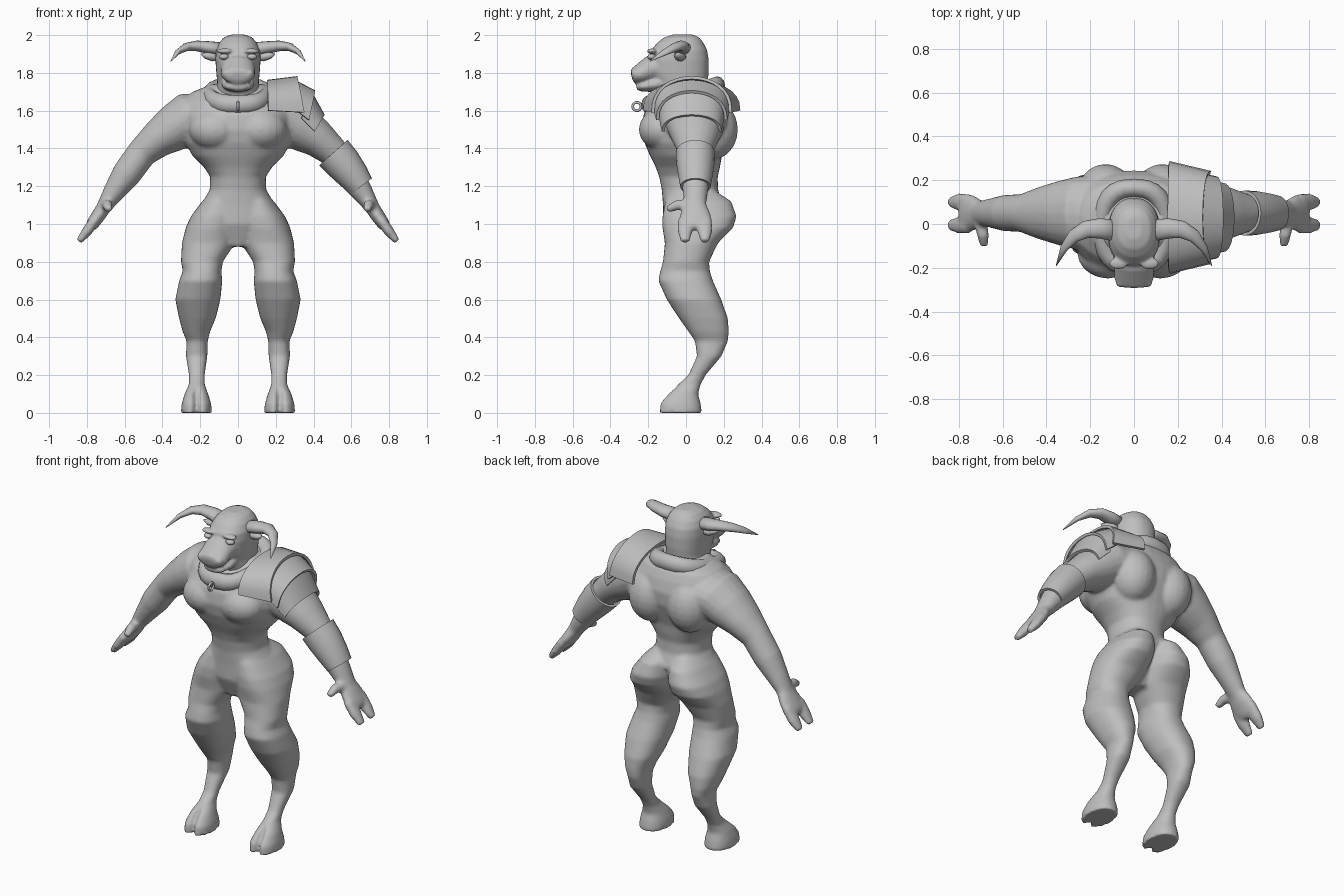
import bpy, bmesh, math
from mathutils import Vector, Matrix

if "Cube" in bpy.data.objects:
    bpy.data.objects.remove(bpy.data.objects["Cube"])

grey = bpy.data.materials.new("stone grey")
grey.diffuse_color = (0.52, 0.52, 0.52, 1)
grey.use_nodes = True
grey.node_tree.nodes["Principled BSDF"].inputs["Base Color"].default_value = grey.diffuse_color


def finish(name, bm, smooth=True):
    bmesh.ops.recalc_face_normals(bm, faces=bm.faces)
    me = bpy.data.meshes.new(name)
    bm.to_mesh(me)
    bm.free()
    me.materials.append(grey)
    ob = bpy.data.objects.new(name, me)
    bpy.context.collection.objects.link(ob)
    for p in me.polygons:
        p.use_smooth = smooth
    return ob


def skin(bm, rings, closed=True, caps=True, loop=False):
    """Bridge a list of point rings with faces."""
    vs = [[bm.verts.new(p) for p in r] for r in rings]
    n = len(vs[0])
    pairs = list(zip(vs, vs[1:])) + ([(vs[-1], vs[0])] if loop else [])
    for a, b in pairs:
        for i in range(n if closed else n - 1):
            j = (i + 1) % n
            bm.faces.new((a[i], a[j], b[j], b[i]))
    if caps:
        bm.faces.new(vs[0])
        bm.faces.new(vs[-1])


def stack(bm, rows, side=1, notch_below=-1, n=32):
    """Horizontal rings: (z, x_min, x_max, y_front, y_back)."""
    rings = []
    for z, x0, x1, y0, y1 in rows:
        cx, cy, rx, ry = (x0 + x1) / 2, (y0 + y1) / 2, (x1 - x0) / 2, (y1 - y0) / 2
        ring = []
        for i in range(n):
            a = 2 * math.pi * i / n
            c, s = math.cos(a), math.sin(a)
            x = rx * math.copysign(abs(c) ** 0.88, c)
            y = cy + ry * math.copysign(abs(s) ** 0.88, s)
            if z < notch_below and s < 0:          # cloven hoof split
                y += 0.045 * max(0, 1 - abs(x) / 0.025)
            ring.append((side * (cx + x), y, z))
        rings.append(ring)
    skin(bm, rings)


def tube(bm, rows, side=1, ref=(0, 1, 0), n=20, caps=True):
    """Tube along a path: (x, y, z, half thickness, half depth along ref)."""
    pts = [Vector(r[:3]) for r in rows]
    rings = []
    for i, r in enumerate(rows):
        t = (pts[min(i + 1, len(pts) - 1)] - pts[max(i - 1, 0)]).normalized()
        u = t.cross(Vector(ref)).normalized()
        v = u.cross(t)
        ring = []
        for k in range(n):
            a = 2 * math.pi * k / n
            p = pts[i] + u * r[3] * math.cos(a) + v * r[4] * math.sin(a)
            ring.append((p.x * side, p.y, p.z))
        rings.append(ring)
    skin(bm, rings, caps=caps)


def ball(bm, c, r):
    bmesh.ops.create_uvsphere(bm, u_segments=20, v_segments=12, radius=1,
                              matrix=Matrix.Translation(c) @ Matrix.Diagonal((*r, 1)))


def fuse(ob, voxel, rounds):
    m = ob.modifiers.new("fuse", 'REMESH')
    m.mode = 'VOXEL'
    m.voxel_size = voxel
    m.use_smooth_shade = True
    s = ob.modifiers.new("soften", 'SMOOTH')
    s.factor, s.iterations = 0.5, rounds


# Body: torso, muscles, legs, arms and hands fused into one skin
bm = bmesh.new()
torso = [(0.88, .07, -.07, .08), (1.0, .2, -.12, .15), (1.1, .198, -.122, .2),
         (1.18, .15, -.128, .17), (1.25, .147, -.142, .168), (1.3, .18, -.16, .18),
         (1.36, .24, -.19, .19), (1.43, .28, -.22, .215), (1.5, .295, -.235, .24),
         (1.58, .295, -.225, .245), (1.65, .28, -.18, .225), (1.7, .24, -.12, .2),
         (1.74, .14, -.08, .15)]
stack(bm, [(z, -x, x, f, b) for z, x, f, b in torso])
leg = [(1.18, .03, .13, -.08, .15), (1.12, 0, .19, -.11, .24), (1.04, -.005, .25, -.125, .268),
       (.98, 0, .277, -.125, .25), (.9, .015, .297, -.112, .17), (.8, .08, .302, -.122, .122),
       (.75, .088, .292, -.137, .127), (.7, .083, .312, -.147, .142), (.6, .093, .332, -.102, .187),
       (.5, .118, .312, -.037, .222), (.43, .148, .293, .013, .227), (.38, .16, .272, .047, .222),
       (.3, .162, .276, .058, .188), (.2, .176, .26, .012, .104), (.15, .176, .26, -.042, .078),
       (.1, .158, .283, -.103, .064), (.05, .142, .298, -.146, .078), (0, .138, .303, -.15, .085)]
arm = [(.15, .05, 1.58, .11, .17), (.26, .05, 1.56, .138, .168), (.34, .05, 1.505, .125, .148),
       (.43, .05, 1.445, .098, .12), (.51, .05, 1.375, .08, .088), (.59, .05, 1.265, .078, .083),
       (.66, .05, 1.165, .057, .066), (.71, .05, 1.09, .04, .055)]
palm = [(.69, .05, 1.12, .04, .05), (.735, .05, 1.05, .038, .082),
        (.77, .05, 1.0, .034, .088), (.788, .05, .975, .024, .07)]
for s in (1, -1):
    stack(bm, leg, s, notch_below=.11)
    tube(bm, arm, s)
    tube(bm, palm, s)
    for y in (-.005, .1):
        tube(bm, [(.755, y, 1.025, .028, .04), (.8, y, .96, .028, .04), (.842, y, .908, .017, .025)], s)
    tube(bm, [(.705, .02, 1.1, .03, .03), (.69, -.05, 1.1, .028, .028),
              (.685, -.1, 1.075, .018, .02)], s, ref=(1, 0, 0))
    ball(bm, (s * .13, .14, 1.5), (.13, .135, .16))      # shoulder blade
    ball(bm, (s * .12, -.13, 1.5), (.14, .12, .11))      # chest muscle
fuse(finish("body", bm), 0.01, 8)

# Head: skull and neck, muzzle, jaw, brows, nostrils
bm = bmesh.new()
skull = [(2.003, .035, -.07, .035), (1.988, .075, -.115, .07), (1.96, .1, -.152, .092),
         (1.92, .117, -.185, .112), (1.87, .12, -.2, .12), (1.8, .115, -.195, .12),
         (1.75, .11, -.17, .115), (1.68, .12, -.14, .115), (1.58, .12, -.1, .1)]
stack(bm, [(z, -x, x, f, b) for z, x, f, b in skull])
tube(bm, [(0, -.1, 1.84, .08, .1), (0, -.19, 1.82, .07, .09), (0, -.25, 1.79, .052, .09),
          (0, -.28, 1.783, .04, .075), (0, -.288, 1.781, .02, .05)], ref=(1, 0, 0))
tube(bm, [(0, -.08, 1.76, .06, .09), (0, -.18, 1.735, .037, .085), (0, -.24, 1.727, .026, .065),
          (0, -.262, 1.725, .014, .04)], ref=(1, 0, 0))
for s in (1, -1):
    ball(bm, (s * .07, -.18, 1.915), (.045, .028, .014))
    ball(bm, (s * .058, -.268, 1.795), (.026, .022, .024))
fuse(finish("head", bm), 0.008, 3)

# Eyes, ears and horns
for s, side in ((1, "left"), (-1, "right")):
    bm = bmesh.new()
    ball(bm, (s * .074, -.182, 1.885), (.026, .022, .016))
    finish(side + "_eye", bm)
    bm = bmesh.new()
    tube(bm, [(.1, -.02, 1.885, .018, .022), (.135, -.03, 1.885, .024, .03),
              (.17, -.045, 1.892, .018, .022), (.195, -.055, 1.9, .003, .003)], s, n=12)
    finish(side + "_ear", bm)
    bm = bmesh.new()
    tube(bm, [(.08, -.03, 1.925, .036, .05), (.16, -.02, 1.935, .033, .046),
              (.22, -.025, 1.943, .028, .04), (.275, -.055, 1.937, .022, .031),
              (.32, -.11, 1.91, .014, .02), (.355, -.19, 1.862, .002, .002)], s, n=16)
    finish(side + "_horn", bm)

# Collar: padded roll, lower at the front
bm = bmesh.new()
rings = []
for i in range(24):
    a = 2 * math.pi * i / 24
    c, s = math.cos(a), math.sin(a)
    ring = []
    for k in range(12):
        b = 2 * math.pi * k / 12
        out = .042 * math.cos(b)
        ring.append(((.148 + out) * math.copysign(abs(c) ** .8, c),
                     -.015 + (.18 + out) * math.copysign(abs(s) ** .85, s),
                     1.682 + .05 * s + .05 * math.sin(b)))
    rings.append(ring)
skin(bm, rings, caps=False, loop=True)
finish("collar", bm)

# Collar ring hanging at the front
bm = bmesh.new()
skin(bm, [[(.007 * math.sin(b), -.26 + (.022 + .007 * math.cos(b)) * math.cos(a),
            1.622 + (.022 + .007 * math.cos(b)) * math.sin(a))
           for b in (2 * math.pi * k / 8 for k in range(8))]
          for a in (2 * math.pi * i / 20 for i in range(20))], caps=False, loop=True)
finish("collar_ring", bm)

# Shoulder armour: three overlapping arched plates on one shoulder.
# Each edge: top point (x, z), lower edge point (x, z), half depth
plates = [((.155, 1.755), (.16, 1.6), .25, (.315, 1.775), (.35, 1.59), .205),
          ((.3, 1.755), (.31, 1.6), .195, (.405, 1.7), (.375, 1.55), .18),
          ((.385, 1.695), (.335, 1.56), .165, (.452, 1.575), (.405, 1.49), .15)]
for i, (t0, e0, d0, t1, e1, d1) in enumerate(plates):
    bm = bmesh.new()
    rings = []
    for f in (0, .5, 1):
        T = Vector(t0).lerp(Vector(t1), f)
        E = Vector(e0).lerp(Vector(e1), f)
        d = d0 + (d1 - d0) * f
        ring = []
        for k in range(17):
            a = math.pi * (k / 16 - .5)
            p = E + (T - E) * math.cos(a) ** .8 if 0 < k < 16 else E
            ring.append((p.x, .03 + d * math.sin(a), p.y))
        rings.append(ring)
    skin(bm, rings, closed=False, caps=False)
    ob = finish("shoulder_plate_%d" % (i + 1), bm)
    m = ob.modifiers.new("thickness", 'SOLIDIFY')
    m.thickness, m.offset = .016, 0
    m = ob.modifiers.new("crisp edges", 'EDGE_SPLIT')
    m.split_angle = math.radians(35)

# Forearm guard
bm = bmesh.new()
tube(bm, [(.505, .05, 1.378, .094, .096), (.555, .05, 1.322, .09, .094),
          (.61, .05, 1.255, .078, .084), (.652, .05, 1.2, .064, .074)], n=24, caps=False)
ob = finish("forearm_guard", bm)
m = ob.modifiers.new("thickness", 'SOLIDIFY')
m.thickness, m.offset = .014, 0
m = ob.modifiers.new("crisp edges", 'EDGE_SPLIT')
m.split_angle = math.radians(40)
